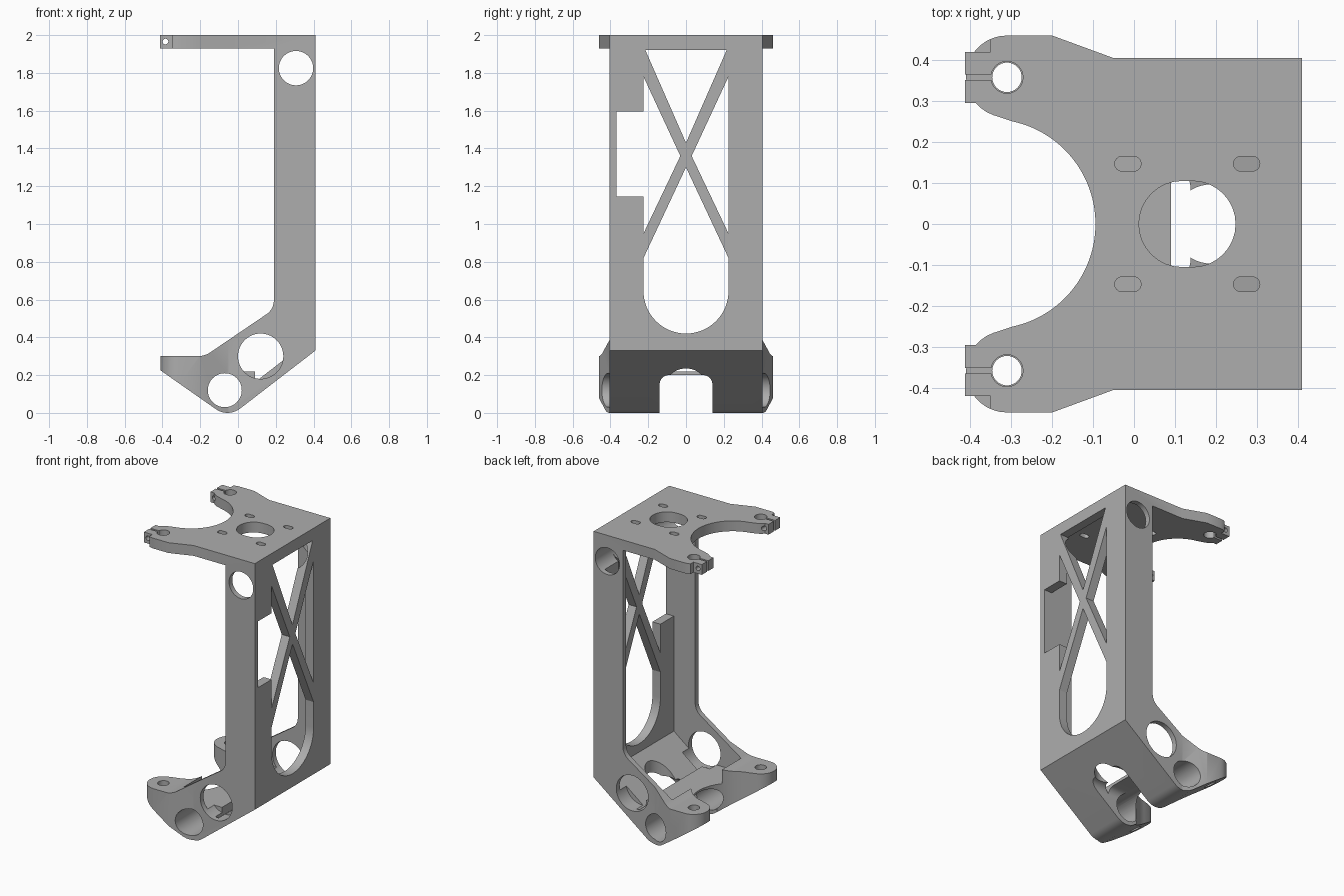
import bpy, bmesh
from math import sin, cos, radians, pi
from mathutils import Vector

if "Cube" in bpy.data.objects:
    bpy.data.objects.remove(bpy.data.objects["Cube"])

grey = bpy.data.materials.new("plain_grey")
grey.use_nodes = True
grey.diffuse_color = (0.42, 0.42, 0.42, 1)
grey.node_tree.nodes["Principled BSDF"].inputs["Base Color"].default_value = (0.42, 0.42, 0.42, 1)


def arc(cx, cy, r, a0, a1, n=16):
    angles = [radians(a0 + (a1 - a0) * i / n) for i in range(n + 1)]
    return [(cx + r * cos(a), cy + r * sin(a)) for a in angles]


def circle(cx, cy, r, n=48):
    return arc(cx, cy, r, 0, 360 - 360 / n, n - 1)


def slot(cx, cy, half, r):
    return arc(cx + half, cy, r, -90, 90) + arc(cx - half, cy, r, 90, 270)


def rect(u0, u1, v0, v1):
    return [(u0, v0), (u1, v0), (u1, v1), (u0, v1)]


def rounded(corners, n=10):
    """Polygon from (u, v, radius) corners, with true circular fillets."""
    out = []
    for i, (u, v, r) in enumerate(corners):
        p = Vector((u, v))
        if r == 0:
            out.append((u, v))
            continue
        a = (Vector(corners[i - 1][:2]) - p).normalized()
        b = (Vector(corners[(i + 1) % len(corners)][:2]) - p).normalized()
        half = a.angle(b) / 2
        centre = p + (a + b).normalized() * r / sin(half)
        side = (a - b).normalized()
        inward = -(a + b).normalized()
        sweep = pi / 2 - half
        for k in range(n + 1):
            t = sweep * (1 - 2 * k / n)
            out.append(tuple(centre + r * (inward * cos(t) + side * sin(t))))
    return out


def prism(name, pts, axis, w0, w1):
    place = {"x": lambda u, v: (w0, u, v),
             "y": lambda u, v: (u, w0, v),
             "z": lambda u, v: (u, v, w0)}[axis]
    bm = bmesh.new()
    face = bm.faces.new([bm.verts.new(place(u, v)) for u, v in pts])
    ext = bmesh.ops.extrude_face_region(bm, geom=[face])
    move = Vector([(w1 - w0) * (axis == k) for k in "xyz"])
    bmesh.ops.translate(bm, vec=move, verts=[g for g in ext["geom"] if isinstance(g, bmesh.types.BMVert)])
    bmesh.ops.recalc_face_normals(bm, faces=bm.faces)
    mesh = bpy.data.meshes.new(name)
    bm.to_mesh(mesh)
    bm.free()
    mesh.materials.append(grey)
    obj = bpy.data.objects.new(name, mesh)
    bpy.context.collection.objects.link(obj)
    return obj


def combine(operation, pts, axis, w0, w1):
    tool = prism("helper", pts, axis, w0, w1)
    tool.hide_render = True
    mod = bracket.modifiers.new("shape", "BOOLEAN")
    mod.operation, mod.solver, mod.object = operation, "EXACT", tool
    bpy.context.view_layer.objects.active = bracket
    bpy.ops.object.modifier_apply(modifier=mod.name)
    bpy.data.objects.remove(tool)


def cut(pts, axis, w0, w1):
    combine("DIFFERENCE", pts, axis, w0, w1)


# Plan outline with two rounded ears and the large front arc
half = [(0.6, 0.405), (-0.05, 0.405), (-0.2, 0.46)]
half += arc(-0.31, 0.36, 0.1, 90, 250)
half += arc(-0.35, 0, 0.256, 78, 0, 28)
plan = half + [(x, -y) for x, y in reversed(half[:-1])]
bracket = prism("motor_bracket", plan, "z", -0.1, 2.1)

# Square clamp tabs on the upper ears
for s in (-1, 1):
    cut(rect(-0.5, -0.35, *sorted((s * 0.42, s * 0.5))), "z", 1.5, 2.2)
    combine("UNION", rect(-0.413, -0.345, *sorted((s * 0.295, s * 0.42))), "z", 1.5, 2.05)

# Side silhouette: top plate, upright and sloping foot
silhouette = rounded([
    (-0.5, 0.3, 0), (-0.177, 0.3, 0.12), (0.19, 0.549, 0.09), (0.19, 1.93, 0),
    (-0.5, 1.93, 0), (-0.5, 2, 0), (0.41, 2, 0), (0.41, 0.33, 0),
    (-0.052, -0.026, 0.108), (-0.5, 0.288, 0)])
combine("INTERSECT", silhouette, "y", -0.6, 0.6)

# Hollow between the side walls, down to the shelf and sloping floor
cut([(-0.155, 0.22), (0.09, 0.22), (0.09, 0.163), (0.35, 0.364),
     (0.35, 1.93), (-0.155, 1.93)], "y", -0.37, 0.37)

# Channel under the shelf and the hole in the sloping floor
cut(rounded([(-0.14, -0.2, 0), (0.14, -0.2, 0), (0.14, 0.2, 0.05), (-0.14, 0.2, 0.05)]), "x", -0.6, 0.6)
cut(circle(0.19, 0, 0.097), "z", -0.1, 0.6)

# Back window, leaving crossed struts
cut([(-0.215, 1.92), (0.215, 1.92), (0, 1.43)], "x", 0.3, 0.5)
for s in (-1, 1):
    cut([(s * 0.225, 1.78), (s * 0.03, 1.36), (s * 0.225, 0.95)], "x", 0.3, 0.5)
cut([(0, 1.3), (-0.225, 0.82)] + arc(0, 0.645, 0.225, 180, 360, 32) + [(0.225, 0.82)], "x", 0.3, 0.5)
cut(rect(-0.369, -0.2249, 1.145, 1.595), "x", 0.3, 0.5)

# Round holes through the sides
cut(circle(0.307, 1.825, 0.091), "y", -0.6, 0.6)
cut(circle(-0.07, 0.12, 0.09), "y", -0.6, 0.6)
for s in (-1, 1):
    cut(circle(0.12, 0.3, 0.12), "y", s * 0.3, s * 0.6)

# Top plate openings
cut(slot(0.13, 0, 0.013, 0.105), "z", 1.85, 2.1)
for x in (-0.015, 0.275):
    for y in (-0.147, 0.147):
        cut(slot(x, y, 0.014, 0.018), "z", 1.85, 2.1)

# Ear rod holes, clamp slits and clamp screw holes
for s in (-1, 1):
    cut(circle(-0.31, s * 0.358, 0.036, 32), "z", -0.1, 1)
    cut(circle(-0.31, s * 0.358, 0.039, 32), "z", 1.8, 2.1)
    cut(rect(-0.5, -0.33, s * 0.358 - 0.007, s * 0.358 + 0.007), "z", 1.8, 2.1)
    cut(circle(-0.384, 1.966, 0.015, 20), "y", s * 0.25, s * 0.5)

bpy.ops.object.select_all(action="DESELECT")
bracket.select_set(True)
bpy.context.view_layer.objects.active = bracket
bpy.ops.object.shade_smooth_by_angle(angle=radians(25))
